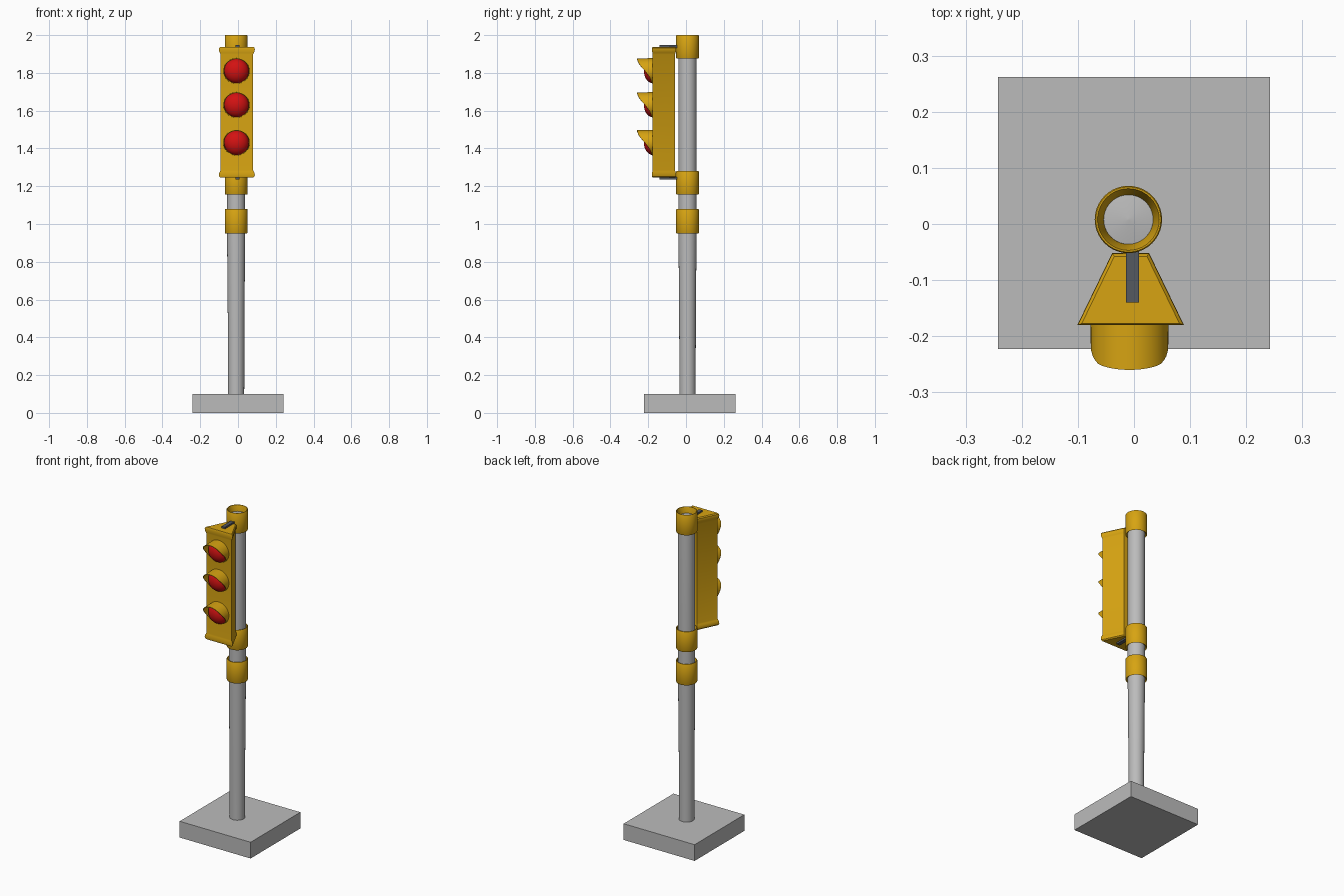
import bpy, bmesh, math

if "Cube" in bpy.data.objects:
    bpy.data.objects.remove(bpy.data.objects["Cube"])

def material(name, rgb):
    m = bpy.data.materials.new(name)
    m.diffuse_color = (*rgb, 1)
    m.use_nodes = True
    m.node_tree.nodes["Principled BSDF"].inputs["Base Color"].default_value = m.diffuse_color
    return m

YELLOW = material("housing yellow", (0.68, 0.37, 0.006))
GRAY = material("pole gray", (0.5, 0.5, 0.5))
RED = material("lens red", (0.65, 0.006, 0.006))
DARK = material("bracket dark gray", (0.09, 0.10, 0.115))
PX, PY = -0.01, 0.008      # pole axis
LX = -0.008                # lens axis
N = 40

def finish(name, bm, mat, smooth=True):
    bmesh.ops.recalc_face_normals(bm, faces=bm.faces)
    me = bpy.data.meshes.new(name)
    bm.to_mesh(me)
    bm.free()
    me.materials.append(mat)
    ob = bpy.data.objects.new(name, me)
    bpy.context.collection.objects.link(ob)
    if smooth:
        bpy.ops.object.select_all(action='DESELECT')
        ob.select_set(True)
        bpy.context.view_layer.objects.active = ob
        bpy.ops.object.shade_smooth_by_angle(angle=math.radians(35))
    return ob

def loft(bm, rings, closed=False, caps=True):
    """Bridge rings of points; optionally join last to first or cap ends."""
    vs = [[bm.verts.new(p) for p in r] for r in rings]
    pairs = list(zip(vs, vs[1:])) + ([(vs[-1], vs[0])] if closed else [])
    for a, b in pairs:
        n = len(a)
        for i in range(n):
            j = (i + 1) % n
            bm.faces.new((a[i], a[j], b[j], b[i]))
    if caps and not closed:
        bm.faces.new(vs[0])
        bm.faces.new(vs[-1])

def circle(r, z):
    return [(PX + r * math.cos(2 * math.pi * i / N), PY + r * math.sin(2 * math.pi * i / N), z)
            for i in range(N)]

def box(name, lo, hi, mat):
    (x0, y0, z0), (x1, y1, z1) = lo, hi
    bm = bmesh.new()
    loft(bm, [[(x0, y0, z), (x1, y0, z), (x1, y1, z), (x0, y1, z)] for z in (z0, z1)])
    return finish(name, bm, mat, False)

# Base slab
box("base", (-0.242, -0.223, 0), (0.242, 0.262, 0.1), GRAY)

# Slightly tapered pole with shallow pointed top
bm = bmesh.new()
loft(bm, [circle(r, z) for r, z in
          [(0.043, 0.09), (0.044, 0.5), (0.048, 0.95), (0.048, 1.9), (0.044, 1.965), (0.002, 1.972)]])
finish("pole", bm, GRAY)

# Collars; each has a funnel-shaped inner edge
for name, z0, z1 in [("lower_collar", 0.95, 1.08), ("middle_collar", 1.155, 1.28), ("top_collar", 1.875, 2.0)]:
    bm = bmesh.new()
    loft(bm, [circle(r, z) for r, z in
              [(0.045, z0 + 0.01), (0.058, z0), (0.06, z0 + 0.004), (0.06, z1 - 0.003),
               (0.058, z1), (0.055, z1), (0.043, z1 - 0.04)]], closed=True)
    finish(name, bm, YELLOW)

# Housing: trapezoid plan with a raised lip at both ends
def plan(d, z):
    f, b = 0.095 - d, 0.033 - d * 0.5
    yf, yb = -0.18 + d * 0.35, -0.052 - d * 0.7
    c = -0.006
    return [(c - f, yf, z), (c + f, yf, z), (c + b, yb, z), (c - b, yb, z)]

lip = [(0.008, 0.0), (0.001, 0.006), (0.0, 0.014), (0.001, 0.024), (0.006, 0.032), (0.009, 0.04)]
bm = bmesh.new()
loft(bm, [plan(d, 1.246 + h) for d, h in lip] + [plan(d, 1.938 - h) for d, h in reversed(lip)])
finish("signal_housing", bm, YELLOW)

# Lenses and visors
def visor_front(h):
    keys = [(-1, -0.18), (-0.5, -0.192), (0, -0.217), (0.3, -0.235), (0.6, -0.25), (1, -0.26)]
    for (a, ya), (b, yb) in zip(keys, keys[1:]):
        if h <= b + 1e-6:
            return ya + (yb - ya) * (h - a) / (b - a)
    return keys[-1][1]

for k, zc in enumerate((1.43, 1.63, 1.81), 1):
    bm = bmesh.new()
    bmesh.ops.create_uvsphere(bm, u_segments=32, v_segments=20, radius=0.065)
    for v in bm.verts:
        v.co = (v.co.x + LX, v.co.y * 0.75 - 0.174, v.co.z + zc)
    finish(f"lens_{k}", bm, RED)

    def hoop(r, front):
        pts = []
        for i in range(N):
            a = 2 * math.pi * i / N
            y = visor_front(math.sin(a)) if front else -0.165
            pts.append((LX + r * math.cos(a), y, zc + r * math.sin(a) * 0.97))
        return pts
    bm = bmesh.new()
    loft(bm, [hoop(0.07, False), hoop(0.069, True), hoop(0.065, True), hoop(0.065, False)], closed=True)
    finish(f"visor_{k}", bm, YELLOW)

# Mounting brackets above and below the housing
for name, z0, z1 in [("top_bracket", 1.932, 1.948), ("bottom_bracket", 1.236, 1.25)]:
    box(name, (-0.014, -0.14, z0), (0.009, -0.04, z1), DARK)
